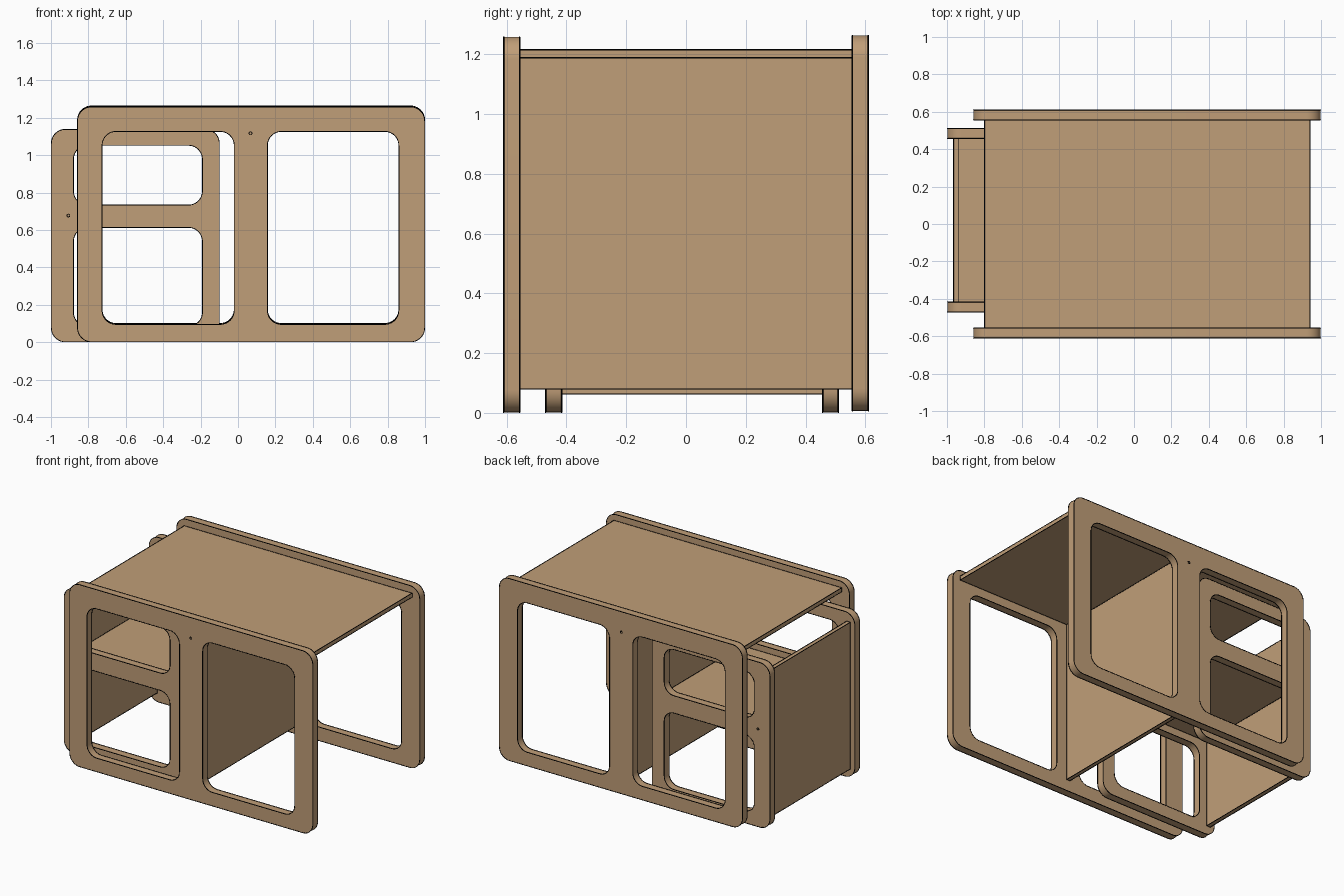
import bpy
from math import pi, sin, cos, radians

if "Cube" in bpy.data.objects:
    bpy.data.objects.remove(bpy.data.objects["Cube"], do_unlink=True)


def material(name, colour):
    mat = bpy.data.materials.new(name)
    mat.use_nodes = True
    mat.diffuse_color = colour
    mat.node_tree.nodes["Principled BSDF"].inputs["Base Color"].default_value = colour
    return mat


wood = material("tan_wood", (0.53, 0.343, 0.188, 1.0))
black = material("black_edging", (0.0, 0.0, 0.0, 1.0))
LINE = 0.0025  # radius of the black edging


def rounded(x0, x1, z0, z1, r, steps=10):
    """Outline of a rectangle with round corners."""
    corners = [(x1 - r, z1 - r), (x0 + r, z1 - r), (x0 + r, z0 + r), (x1 - r, z0 + r)]
    pts = []
    for i, (cx, cz) in enumerate(corners):
        for k in range(steps + 1):
            a = (i + k / steps) * pi / 2
            pts.append((cx + r * cos(a), cz + r * sin(a)))
    return pts


def circle(cx, cz, r=0.008, steps=16):
    return [(cx + r * cos(2 * pi * k / steps), cz + r * sin(2 * pi * k / steps))
            for k in range(steps)]


def add_path(curve, points, closed=True):
    spline = curve.splines.new("POLY")
    spline.points.add(len(points) - 1)
    for point, co in zip(spline.points, points):
        point.co = (*co, 1)
    spline.use_cyclic_u = closed


def finish_curve(name, curve, mat):
    """Turn a curve into a mesh object with one material."""
    obj = bpy.data.objects.new(name, curve)
    bpy.context.collection.objects.link(obj)
    bpy.ops.object.select_all(action="DESELECT")
    obj.select_set(True)
    bpy.context.view_layer.objects.active = obj
    bpy.ops.object.convert(target="MESH")
    obj = bpy.context.object
    obj.name = name
    obj.data.materials.clear()
    obj.data.materials.append(mat)
    bpy.ops.object.shade_smooth_by_angle(angle=radians(30))
    return obj


def edging(name, loops, y0, y1, lift=0.0, struts=False):
    """Thin black lines round each loop on both faces, and across the corners if asked."""
    curve = bpy.data.curves.new(name, "CURVE")
    curve.dimensions = "3D"
    curve.bevel_depth = LINE
    curve.bevel_resolution = 1
    for loop in loops:
        for y in (y0, y1):
            add_path(curve, [(x, y, z + lift) for x, z in loop])
        if struts:
            for x, z in loop:
                add_path(curve, [(x, y0, z + lift), (x, y1, z + lift)], closed=False)
    finish_curve(name, curve, black)


def frame(name, loops, y0, y1, lift=0.0):
    """Upright board in the XZ plane; the first loop is the outline, the rest are openings."""
    curve = bpy.data.curves.new(name, "CURVE")
    curve.dimensions = "2D"
    curve.fill_mode = "BOTH"
    curve.extrude = (y1 - y0) / 2
    for loop in loops:
        add_path(curve, [(x, z, 0) for x, z in loop])
    obj = finish_curve(name, curve, wood)
    obj.rotation_euler.x = pi / 2
    obj.location = (0, (y0 + y1) / 2, lift)
    edging(name + "_edging", loops, y0, y1, lift)


def board(name, x0, x1, y0, y1, z0, z1):
    """Plain rectangular panel with black edges."""
    bpy.ops.mesh.primitive_cube_add(
        size=1, location=((x0 + x1) / 2, (y0 + y1) / 2, (z0 + z1) / 2))
    obj = bpy.context.object
    obj.name = name
    obj.scale = (x1 - x0, y1 - y0, z1 - z0)
    bpy.ops.object.transform_apply(location=False, rotation=False, scale=True)
    obj.data.materials.append(wood)
    outline = [(x0, z0), (x1, z0), (x1, z1), (x0, z1)]
    edging(name + "_edging", [outline], y0, y1, struts=True)


# Table: two side frames, each with two tall openings and a dowel hole
table_loops = [
    rounded(-0.858, 0.998, 0.002, 1.258, 0.075),
    rounded(-0.727, -0.02, 0.095, 1.127, 0.075),
    rounded(0.157, 0.86, 0.095, 1.127, 0.075),
    circle(0.067, 1.117),
]
frame("table_front_frame", table_loops, -0.61, -0.557)
frame("table_back_frame", table_loops, 0.557, 0.61, lift=0.005)

# Table top and central divider
board("table_top", -0.80, 0.94, -0.557, 0.557, 1.188, 1.215)
board("table_divider", 0.052, 0.078, -0.557, 0.557, 0.08, 1.188)

# Chair: two side frames with an opening above and below the seat rail
chair_loops = [
    rounded(-0.998, -0.10, 0.002, 1.138, 0.075),
    rounded(-0.88, -0.19, 0.733, 1.053, 0.075),
    rounded(-0.88, -0.19, 0.085, 0.614, 0.075),
    circle(-0.907, 0.677),
]
frame("chair_front_frame", chair_loops, -0.47, -0.416)
frame("chair_back_frame", chair_loops, 0.457, 0.51)

# Chair backrest panel and seat
board("chair_backrest", -0.965, -0.937, -0.416, 0.457, 0.063, 1.075)
board("chair_seat", -0.937, -0.135, -0.416, 0.457, 0.665, 0.691)
